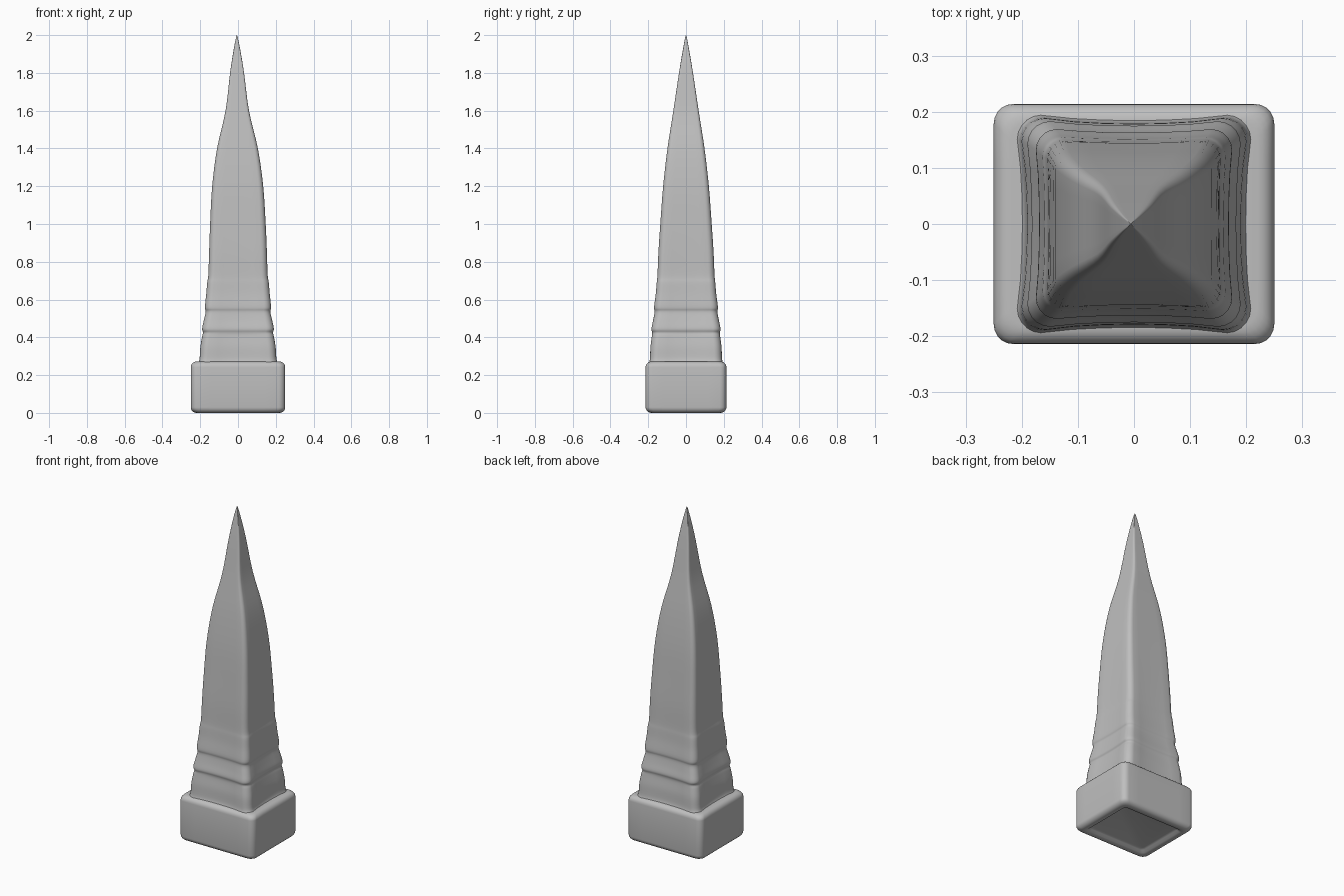
import bpy
import math

cube = bpy.data.objects.get("Cube")
if cube:
    bpy.data.objects.remove(cube, do_unlink=True)

stone = bpy.data.materials.new("grey stone")
stone.use_nodes = True
GREY = (0.52, 0.52, 0.52, 1)
stone.diffuse_color = GREY
stone.node_tree.nodes["Principled BSDF"].inputs["Base Color"].default_value = GREY


def ring(hx, hy, z, radius, pinch=0.0, shift=0.0, arc=5, side=6):
    """Rounded rectangle whose sides may sink inward by pinch."""
    corners = []
    for k, (sx, sy) in enumerate([(1, 1), (-1, 1), (-1, -1), (1, -1)]):
        pts = []
        for i in range(arc + 1):
            a = math.pi / 2 * (k + i / arc)
            pts.append((sx * (hx - radius) + radius * math.cos(a),
                        sy * (hy - radius) + radius * math.sin(a)))
        corners.append(pts)
    out = []
    for k in range(4):
        out += corners[k]
        (ax, ay), (bx, by) = corners[k][-1], corners[(k + 1) % 4][0]
        n = math.pi / 2 * (k + 1)
        for i in range(1, side):
            t = i / side
            sink = pinch * math.sin(math.pi * t) ** 0.7
            out.append((ax + (bx - ax) * t - sink * math.cos(n),
                        ay + (by - ay) * t - sink * math.sin(n)))
    return [(x + shift, y, z) for x, y in out]


def loft(name, rings, angle):
    """Skin a stack of rings and cap both ends."""
    n = len(rings[0])
    verts = [v for r in rings for v in r]
    faces = [tuple(reversed(range(n))),
             tuple(range(len(verts) - n, len(verts)))]
    for j in range(len(rings) - 1):
        for i in range(n):
            a, b = j * n + i, j * n + (i + 1) % n
            faces.append((a, b, b + n, a + n))
    mesh = bpy.data.meshes.new(name)
    mesh.from_pydata(verts, [], faces)
    mesh.materials.append(stone)
    obj = bpy.data.objects.new(name, mesh)
    bpy.context.collection.objects.link(obj)
    bpy.ops.object.select_all(action='DESELECT')
    bpy.context.view_layer.objects.active = obj
    obj.select_set(True)
    bpy.ops.object.shade_smooth_by_angle(angle=math.radians(angle))
    return obj


def smooth(rows, steps=4):
    """Catmull-Rom interpolation of profile rows."""
    out = []
    for i in range(len(rows) - 1):
        p0, p1 = rows[max(i - 1, 0)], rows[i]
        p2, p3 = rows[i + 1], rows[min(i + 2, len(rows) - 1)]
        for s in range(steps):
            t = s / steps
            out.append([0.5 * (2 * b + (c - a) * t
                               + (2 * a - 5 * b + 4 * c - d) * t ** 2
                               + (3 * b - a - 3 * c + d) * t ** 3)
                        for a, b, c, d in zip(p0, p1, p2, p3)])
    return out + [list(rows[-1])]


# Plinth: rounded block with a shallow recess underneath
HX, HY, TOP, R = 0.25, 0.214, 0.272, 0.03
base = [ring(HX - 0.075, HY - 0.075, 0.018, 0.015),
        ring(HX - 0.06, HY - 0.06, 0.014, 0.018),
        ring(HX - 0.05, HY - 0.05, 0.003, 0.02)]
for k in range(6):
    a = math.pi / 2 * k / 5
    inset = R * (1 - math.sin(a))
    base.append(ring(HX - inset, HY - inset, R * (1 - math.cos(a)), 0.035))
for k in range(6):
    a = math.pi / 2 * k / 5
    inset = R * (1 - math.cos(a))
    base.append(ring(HX - inset, HY - inset, TOP - R * (1 - math.sin(a)), 0.035))
base.append(ring(0.16, 0.15, TOP, 0.02))
loft("plinth", base, 50)

# Spire: height, half width, half depth, side pinch
profile = [
    (0.262, 0.214, 0.197, 0.008), (0.285, 0.204, 0.191, 0.010),
    (0.35, 0.199, 0.188, 0.010), (0.405, 0.190, 0.181, 0.010),
    (0.425, 0.185, 0.179, 0.008), (0.445, 0.190, 0.183, 0.008),
    (0.49, 0.181, 0.174, 0.008), (0.535, 0.171, 0.166, 0.006),
    (0.56, 0.175, 0.169, 0.006), (0.63, 0.168, 0.160, 0.005),
    (0.69, 0.163, 0.155, 0.004), (0.73, 0.157, 0.151, 0.003),
    (0.85, 0.153, 0.146, 0.002), (1.0, 0.147, 0.136, 0.001),
    (1.2, 0.135, 0.121, 0), (1.4, 0.108, 0.098, 0),
    (1.6, 0.062, 0.067, 0), (1.8, 0.037, 0.037, 0),
    (1.92, 0.018, 0.017, 0), (1.98, 0.006, 0.006, 0),
    (2.0, 0.001, 0.001, 0),
]
spire = []
for z, hx, hy, pinch in smooth(profile):
    lean = -0.006 * max(0, z - 0.9) / 1.1
    spire.append(ring(hx, hy, z, 0.22 * min(hx, hy), max(pinch, 0), lean))
loft("spire", spire, 60)
